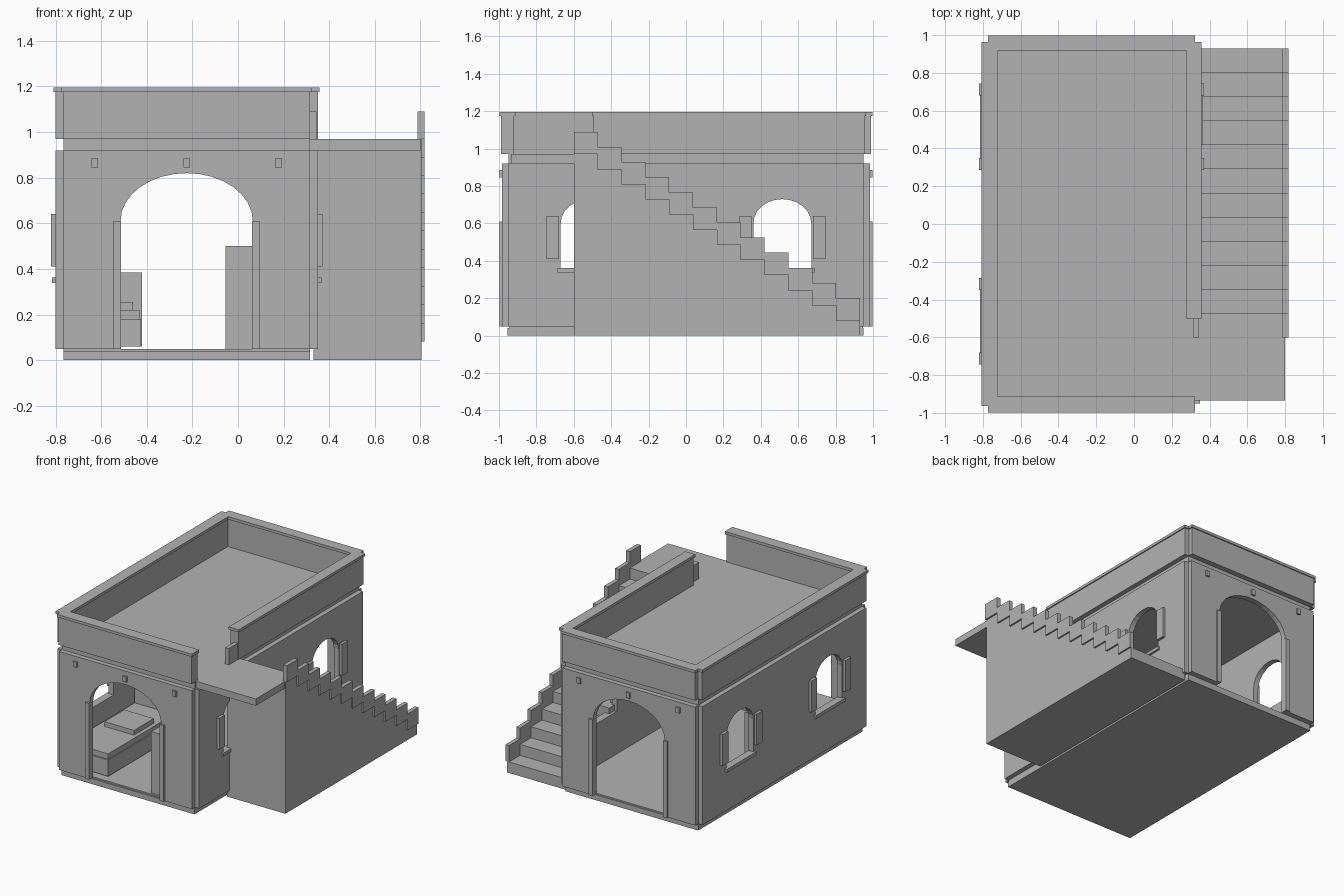
import bpy
import math
from mathutils import Matrix

if "Cube" in bpy.data.objects:
    bpy.data.objects.remove(bpy.data.objects["Cube"], do_unlink=True)

stone = bpy.data.materials.new("plain_grey_stone")
stone.use_nodes = True
GREY = (0.45, 0.45, 0.45, 1)
stone.diffuse_color = GREY
stone.node_tree.nodes["Principled BSDF"].inputs["Base Color"].default_value = GREY

# Profile planes: (u, v, depth) to world axes
FACING_FRONT = Matrix(((1, 0, 0, 0), (0, 0, -1, 0), (0, 1, 0, 0), (0, 0, 0, 1)))
FACING_SIDE = Matrix(((0, 0, 1, 0), (1, 0, 0, 0), (0, 1, 0, 0), (0, 0, 0, 1)))


def box(name, xs, ys, zs):
    corners = [(x, y, z) for x in xs for y in ys for z in zs]
    faces = [(0, 1, 3, 2), (4, 6, 7, 5), (0, 4, 5, 1), (2, 3, 7, 6), (0, 2, 6, 4), (1, 5, 7, 3)]
    mesh = bpy.data.meshes.new(name)
    mesh.from_pydata(corners, [], faces)
    mesh.materials.append(stone)
    obj = bpy.data.objects.new(name, mesh)
    bpy.context.collection.objects.link(obj)
    return obj


def panel(name, loops, plane, centre, thickness):
    """Extrude a flat outline, with any further loops as holes."""
    curve = bpy.data.curves.new(name, "CURVE")
    curve.dimensions = "2D"
    curve.fill_mode = "BOTH"
    curve.extrude = thickness / 2
    for loop in loops:
        spline = curve.splines.new("POLY")
        spline.points.add(len(loop) - 1)
        for point, (u, v) in zip(spline.points, loop):
            point.co = (u, v, 0, 1)
        spline.use_cyclic_u = True
    source = bpy.data.objects.new(name + "_outline", curve)
    bpy.context.collection.objects.link(source)
    bpy.context.view_layer.update()
    graph = bpy.context.evaluated_depsgraph_get()
    mesh = bpy.data.meshes.new_from_object(source.evaluated_get(graph))
    bpy.data.objects.remove(source, do_unlink=True)
    mesh.transform(plane @ Matrix.Translation((0, 0, centre)))
    mesh.materials.clear()
    mesh.materials.append(stone)
    for poly in mesh.polygons:
        poly.use_smooth = False
    obj = bpy.data.objects.new(name, mesh)
    bpy.context.collection.objects.link(obj)


def arch(centre, half, bottom, spring, top, steps=12):
    points = [(centre - half, bottom)]
    for i in range(steps + 1):
        a = math.pi * (1 - i / steps)
        points.append((centre + half * math.cos(a), spring + (top - spring) * math.sin(a)))
    return points + [(centre + half, bottom)]


MID = -0.225
LEFT, RIGHT = -0.765, 0.315
WALL_LOW, WALL_TOP, ROOF = 0.05, 0.92, 0.97

# Floor, roof slab and stair landing
box("floor_slab", (LEFT, RIGHT), (-0.955, 0.95), (0, 0.04))
box("floor_top", (LEFT, RIGHT), (-0.945, 0.945), (0.04, WALL_LOW))
box("roof_slab", (LEFT, RIGHT), (-0.95, 0.95), (WALL_TOP, ROOF))
box("stair_landing", (RIGHT, 0.8), (-0.935, -0.6), (WALL_TOP, ROOF))

# Front and back walls with arched doorways
outline = [(LEFT, WALL_LOW)] + arch(MID, 0.29, WALL_LOW, 0.61, 0.82, 16)
outline += [(RIGHT, WALL_LOW), (RIGHT, WALL_TOP), (LEFT, WALL_TOP)]
for name, s in (("front", -1), ("back", 1)):
    panel(name + "_wall", [outline], FACING_FRONT, -s * 0.965, 0.04)
    ys = sorted((s * 0.975, s * 0.998))
    for side in (-1, 1):
        xs = sorted((MID + side * 0.287, MID + side * 0.32))
        box(name + "_door_jamb", xs, ys, (WALL_LOW, 0.61))
    for x in (-0.628, MID, 0.177):
        box(name + "_beam_end", (x - 0.015, x + 0.015), ys, (0.845, 0.885))

# Side walls with arched windows, sills and shutters
side_outline = [(-0.95, WALL_LOW), (0.95, WALL_LOW), (0.95, WALL_TOP), (-0.95, WALL_TOP)]
windows = [arch(c, 0.155, 0.36, 0.6, 0.73) for c in (-0.515, 0.515)]
for name, s in (("left", 1), ("right", -1)):
    # The model's left is +x, where the stairs stand
    face = 0.35 if s > 0 else -0.8
    panel(name + "_wall", [side_outline] + windows, FACING_SIDE, face - s * 0.02, 0.04)
    for c in (-0.515, 0.515):
        box(name + "_sill", sorted((face - s * 0.04, face + s * 0.015)),
            (c - 0.172, c + 0.172), (0.338, 0.362))
        for side in (-1, 1):
            ys = sorted((c + side * 0.165, c + side * 0.23))
            box(name + "_shutter", sorted((face - s * 0.005, face + s * 0.02)), ys, (0.41, 0.64))

# Parapet with a thin projecting cap
runs = {
    "front_parapet": ((LEFT, RIGHT), (-0.99, -0.92)),
    "back_parapet": ((LEFT, RIGHT), (0.925, 0.99)),
    "right_parapet": ((-0.8, -0.73), (-0.955, 0.955)),
    "left_parapet": ((0.285, 0.35), (-0.495, 0.955)),
}
LIP = 0.008
for name, (xs, ys) in runs.items():
    box(name, xs, ys, (ROOF, 1.178))
    box(name + "_cap", (xs[0] - LIP, xs[1] + LIP), (ys[0] - LIP, ys[1] + LIP), (1.175, 1.195))

# Outside staircase, one stepped profile for the treads and one for the rail
STEPS, BACK, RUN, RISE = 12, 0.93, 0.1275, ROOF / 12


def stepped(raise_by):
    line = []
    for i in range(STEPS):
        z = RISE * (i + 1) + raise_by
        line += [(BACK - RUN * i, z), (BACK - RUN * (i + 1), z)]
    return line


END = BACK - RUN * STEPS
panel("staircase", [[(BACK, 0)] + stepped(0) + [(END, 0)]], FACING_SIDE, 0.5675, 0.475)
panel("stair_rail", [stepped(0.12) + stepped(0)[::-1]], FACING_SIDE, 0.802, 0.03)
box("landing_post", (RIGHT, 0.345), (-0.6, -0.49), (ROOF, 1.09))

# Bed and cabinet inside
box("bed_base", (-0.75, -0.425), (-0.9, -0.12), (0.06, 0.18))
box("bed_mattress", (-0.75, -0.432), (-0.89, -0.13), (0.18, 0.22))
box("bed_pillow", (-0.7, -0.46), (-0.55, -0.32), (0.22, 0.255))
box("bed_headboard", (-0.75, -0.42), (-0.13, -0.08), (0.06, 0.385))
box("cabinet", (-0.055, 0.3), (-0.93, -0.69), (WALL_LOW, 0.5))
